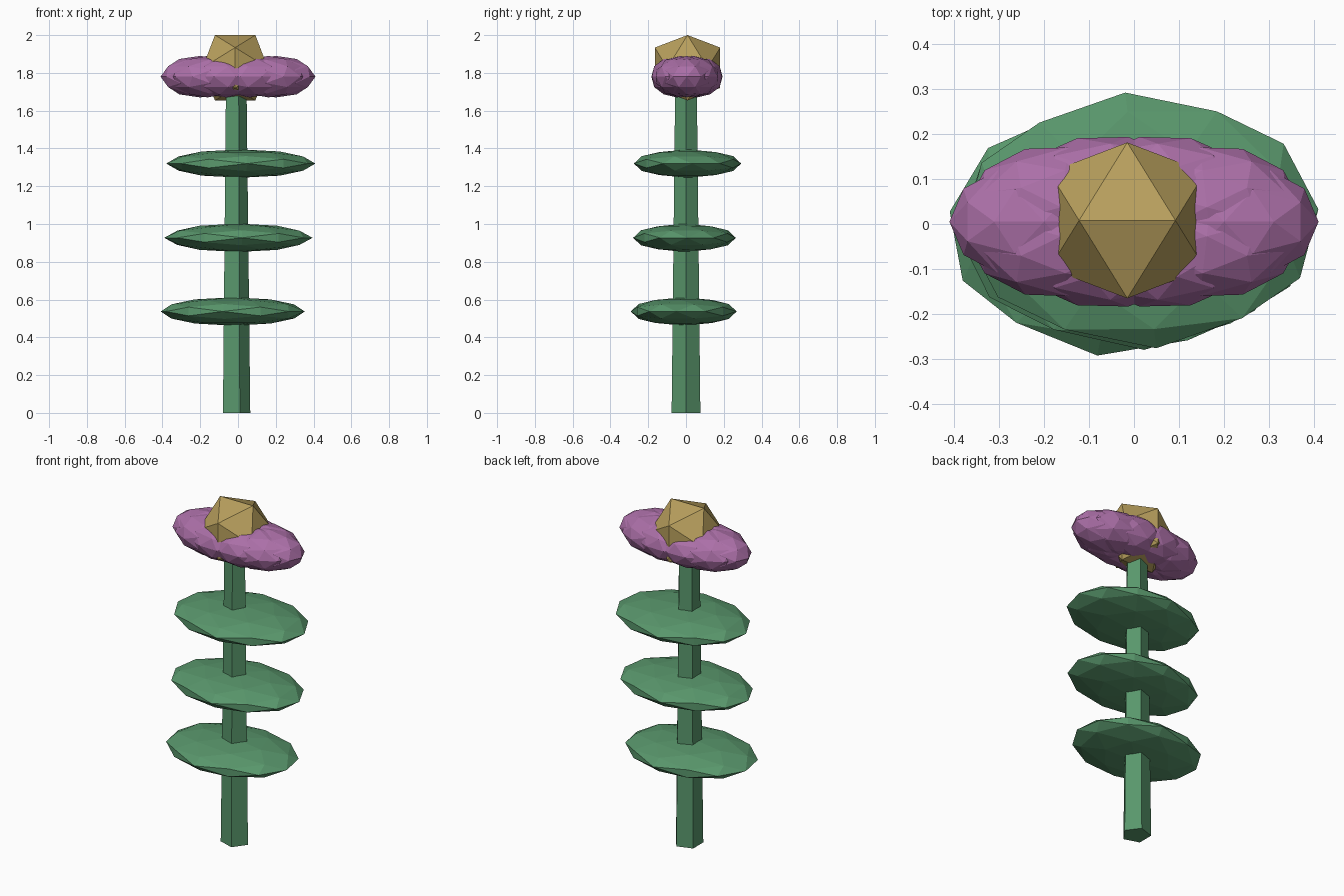
import bpy, bmesh, math
from mathutils import Vector, Matrix

if "Cube" in bpy.data.objects:
    bpy.data.objects.remove(bpy.data.objects["Cube"])

def material(name, rgb):
    m = bpy.data.materials.new(name)
    m.diffuse_color = (*rgb, 1)
    m.use_nodes = True
    m.node_tree.nodes["Principled BSDF"].inputs["Base Color"].default_value = m.diffuse_color
    return m

green = material("leaf_green", (0.10, 0.31, 0.15))
purple = material("petal_purple", (0.41, 0.16, 0.39))
gold = material("center_gold", (0.48, 0.35, 0.11))

def finish(bm, name, mat):
    bmesh.ops.recalc_face_normals(bm, faces=bm.faces[:])
    mesh = bpy.data.meshes.new(name)
    bm.to_mesh(mesh)
    bm.free()
    mesh.materials.append(mat)
    ob = bpy.data.objects.new(name, mesh)
    bpy.context.collection.objects.link(ob)
    return ob

def faceted_ball(name, mat, center, radii, turn=0.0, detail=1):
    """Edge-up icosahedron, optionally split once, turned, then squashed."""
    bm = bmesh.new()
    phi = (1 + math.sqrt(5)) / 2
    for s in (-1, 1):
        for t in (-phi, phi):
            for p in ((s, 0, t), (0, t, s), (t, s, 0)):
                bm.verts.new(Vector(p).normalized())
    bmesh.ops.convex_hull(bm, input=bm.verts[:])
    if detail:
        bmesh.ops.subdivide_edges(bm, edges=bm.edges[:], cuts=1, use_grid_fill=True)
        for v in bm.verts:
            v.co.normalize()
    bm.transform(Matrix.Translation(center) @ Matrix.Diagonal((*radii, 1))
                 @ Matrix.Rotation(turn, 4, 'Z'))
    return finish(bm, name, mat)

# five-sided tapered stem
bm = bmesh.new()
rings = []
for r, z in ((0.08, 0), (0.06, 1.75)):
    rings.append([bm.verts.new((-0.015 + r * math.cos(i * math.tau / 5),
                                r * math.sin(i * math.tau / 5), z)) for i in range(5)])
for i in range(5):
    j = (i + 1) % 5
    bm.faces.new((rings[0][i], rings[0][j], rings[1][j], rings[1][i]))
for ring in rings:
    bm.faces.new(ring)
finish(bm, "stem", green)

# three tiers of flattened leaves
for i, (x, y, z, rx, ry, turn) in enumerate((
        (-0.028, -0.012, 0.537, 0.385, 0.283, -8),
        (0.002, -0.008, 0.927, 0.393, 0.272, 3),
        (0.015, 0.008, 1.320, 0.396, 0.285, 5))):
    faceted_ball(f"leaf_{i + 1}", green, (x, y, z), (rx, ry, 0.075), math.radians(turn))

# ring of overlapping petals
COUNT = 10
for i in range(COUNT):
    a = i * math.tau / COUNT
    faceted_ball(f"petal_{i + 1}", purple,
                 (0.2 * math.cos(a), 0.055 * math.sin(a) + 0.005, 1.78),
                 (0.21, 0.14, 0.11), a)

# flower center
faceted_ball("flower_center", gold, (-0.015, 0.008, 1.827), (0.2035,) * 3, detail=0)
